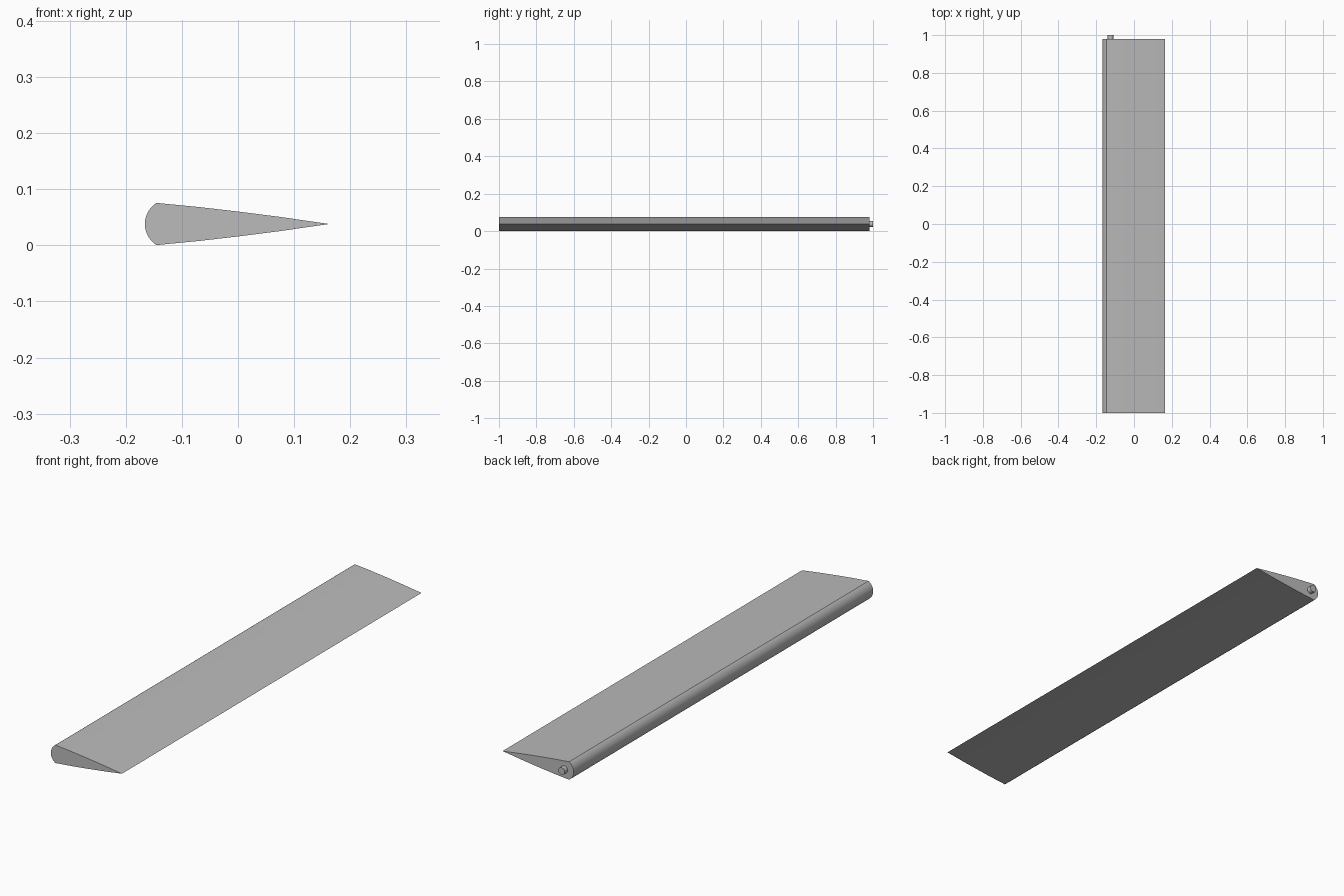
import bpy, bmesh, math
from mathutils import Matrix, Vector

cube = bpy.data.objects.get("Cube")
if cube:
    bpy.data.objects.remove(cube, do_unlink=True)

grey = bpy.data.materials.new("light_grey")
grey.use_nodes = True
colour = (0.5, 0.5, 0.5, 1)
grey.diffuse_color = colour
grey.node_tree.nodes["Principled BSDF"].inputs["Base Color"].default_value = colour

MID_Z = 0.038
NOSE_X, NOSE_R, NOSE_ANGLE = -0.122, 0.044, math.radians(58.5)
FRONT, BACK = -1.0, 0.98


def finish(name, bm):
    bmesh.ops.recalc_face_normals(bm, faces=bm.faces)
    mesh = bpy.data.meshes.new(name)
    bm.to_mesh(mesh)
    bm.free()
    mesh.materials.append(grey)
    obj = bpy.data.objects.new(name, mesh)
    bpy.context.collection.objects.link(obj)
    bpy.ops.object.select_all(action="DESELECT")
    obj.select_set(True)
    bpy.context.view_layer.objects.active = obj
    bpy.ops.object.shade_smooth_by_angle(angle=math.radians(30))


# Flap section: rounded nose, then a slightly bowed taper to the trailing edge
steps = 24
section = []
for i in range(steps + 1):
    a = NOSE_ANGLE * (2 * i / steps - 1)
    section.append((NOSE_X - NOSE_R * math.cos(a), NOSE_R * math.sin(a)))
taper = [(-0.07, 0.0303), (0.0, 0.0222), (0.07, 0.0133)]
section += taper + [(0.163, 0.0)] + [(x, -z) for x, z in reversed(taper)]

# Flap body, drawn along its span
bm = bmesh.new()
end = bm.faces.new([bm.verts.new((x, FRONT, MID_Z + z)) for x, z in section])
span = bmesh.ops.extrude_face_region(bm, geom=[end], use_keep_orig=True)
bmesh.ops.translate(bm, vec=Vector((0, BACK - FRONT, 0)),
                    verts=[v for v in span["geom"] if isinstance(v, bmesh.types.BMVert)])
finish("flap", bm)

# Hinge pin at the back end, centred on the nose curve
bm = bmesh.new()
bmesh.ops.create_cone(bm, cap_ends=True, segments=32, radius1=0.015, radius2=0.015,
                      depth=0.04,
                      matrix=Matrix.Translation((NOSE_X - 0.002, BACK, MID_Z))
                      @ Matrix.Rotation(math.pi / 2, 4, "X"))
finish("hinge_pin", bm)
